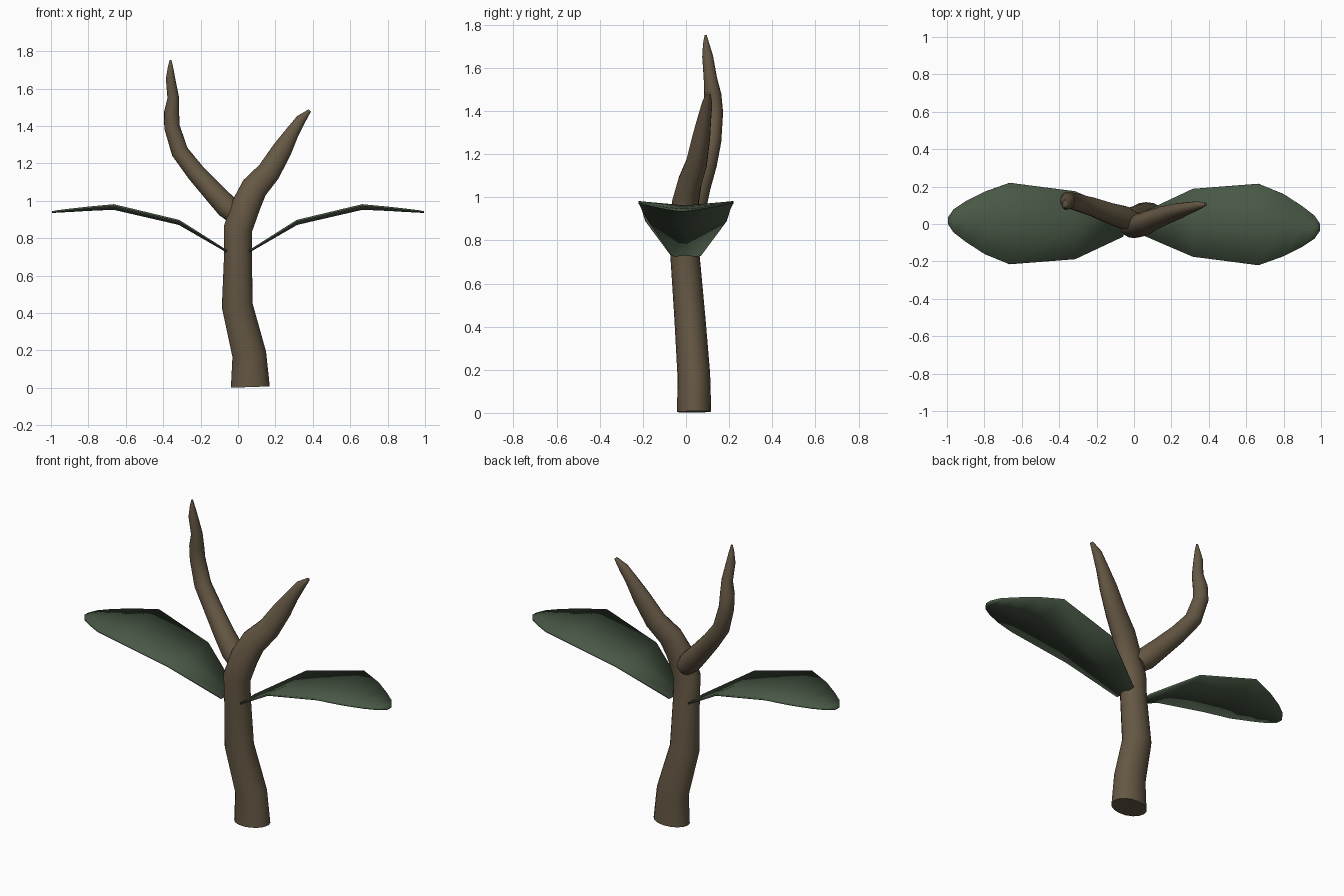
import bpy, math
from mathutils import Vector

if "Cube" in bpy.data.objects:
    bpy.data.objects.remove(bpy.data.objects["Cube"])


def material(name, rgb):
    m = bpy.data.materials.new(name)
    m.diffuse_color = (*rgb, 1)
    m.use_nodes = True
    m.node_tree.nodes["Principled BSDF"].inputs["Base Color"].default_value = m.diffuse_color
    return m


BARK = material("bark brown", (0.13, 0.097, 0.058))
GREEN = material("leaf green", (0.065, 0.097, 0.060))


def add_mesh(name, verts, faces, mat):
    me = bpy.data.meshes.new(name)
    me.from_pydata(verts, [], faces)
    me.materials.append(mat)
    ob = bpy.data.objects.new(name, me)
    bpy.context.collection.objects.link(ob)
    bpy.ops.object.select_all(action='DESELECT')
    ob.select_set(True)
    bpy.context.view_layer.objects.active = ob
    return ob


def limb(name, rings, sides=16):
    """Tapered tube through rings of (x, y, z, radius across x, radius along y)."""
    pts = [Vector(r[:3]) for r in rings]
    verts, faces, n = [], [], len(rings)
    for i, r in enumerate(rings):
        t = (pts[min(i + 1, n - 1)] - pts[max(i - 1, 0)]).normalized()
        u = Vector((0, 1, 0)).cross(t).normalized()
        v = t.cross(u)
        for k in range(sides):
            a = 2 * math.pi * k / sides
            verts.append(pts[i] + u * math.cos(a) * r[3] + v * math.sin(a) * r[4])
    for i in range(n - 1):
        for k in range(sides):
            a, b = i * sides + k, i * sides + (k + 1) % sides
            faces.append((a, b, b + sides, a + sides))
    faces.append(tuple(reversed(range(sides))))
    faces.append(tuple(range((n - 1) * sides, n * sides)))
    ob = add_mesh(name, verts, faces, BARK)
    bpy.ops.object.shade_smooth_by_angle(angle=math.radians(50))
    return ob


# Trunk that bends into the right-hand branch
limb("trunk", [
    (0.066, 0.038, 0.005, 0.104, 0.079), (0.060, 0.036, 0.18, 0.091, 0.076),
    (-0.004, 0.018, 0.44, 0.083, 0.072), (0.0, -0.004, 0.72, 0.074, 0.068),
    (0.0, -0.010, 0.85, 0.077, 0.066), (0.045, -0.002, 0.98, 0.077, 0.062),
    (0.088, 0.018, 1.07, 0.072, 0.056), (0.165, 0.048, 1.155, 0.063, 0.050),
    (0.237, 0.070, 1.275, 0.053, 0.042), (0.290, 0.085, 1.365, 0.037, 0.032),
    (0.338, 0.098, 1.437, 0.027, 0.024), (0.383, 0.105, 1.482, 0.009, 0.009)])

# Thinner branch leaving the trunk to the left
limb("left_branch", [(*p, r, r) for *p, r in [
    (-0.010, 0.020, 0.92, 0.050), (-0.055, 0.035, 0.965, 0.062),
    (-0.13, 0.058, 1.045, 0.056), (-0.225, 0.093, 1.150, 0.050),
    (-0.311, 0.118, 1.262, 0.046), (-0.353, 0.130, 1.395, 0.042),
    (-0.355, 0.124, 1.475, 0.040), (-0.346, 0.113, 1.550, 0.031),
    (-0.361, 0.100, 1.655, 0.025), (-0.361, 0.093, 1.715, 0.014),
    (-0.361, 0.091, 1.752, 0.005)]])


def leaf(name, turn):
    """Creased leaf: sections of (x, front y, back y, rim height, midrib height)."""
    sections = [(0.06, -0.065, 0.068, 0.731, 0.729), (0.315, -0.175, 0.188, 0.893, 0.876),
                (0.665, -0.22, 0.215, 0.977, 0.957), (0.80, -0.172, 0.160, 0.964, 0.951),
                (0.90, -0.122, 0.095, 0.953, 0.945), (0.965, -0.078, 0.045, 0.945, 0.942),
                (0.995, -0.035, 0.0, 0.939, 0.939)]
    verts, faces = [], []
    for x, y0, y1, rim, mid in sections:
        ym = (y0 + y1) / 2
        verts += [(turn * x, turn * y, z) for y, z in
                  ((y0, rim), (ym, mid), (y1, rim))]
    for i in range(len(sections) - 1):
        for j in range(2):
            a = 3 * i + j
            faces.append((a, a + 3, a + 4, a + 1))
    add_mesh(name, verts, faces, GREEN)
    mod = bpy.context.object.modifiers.new("thickness", 'SOLIDIFY')
    mod.thickness, mod.offset = 0.010, 0
    bpy.ops.object.shade_smooth_by_angle(angle=math.radians(50))


# Two leaves, one a half turn of the other
leaf("right_leaf", 1)
leaf("left_leaf", -1)
